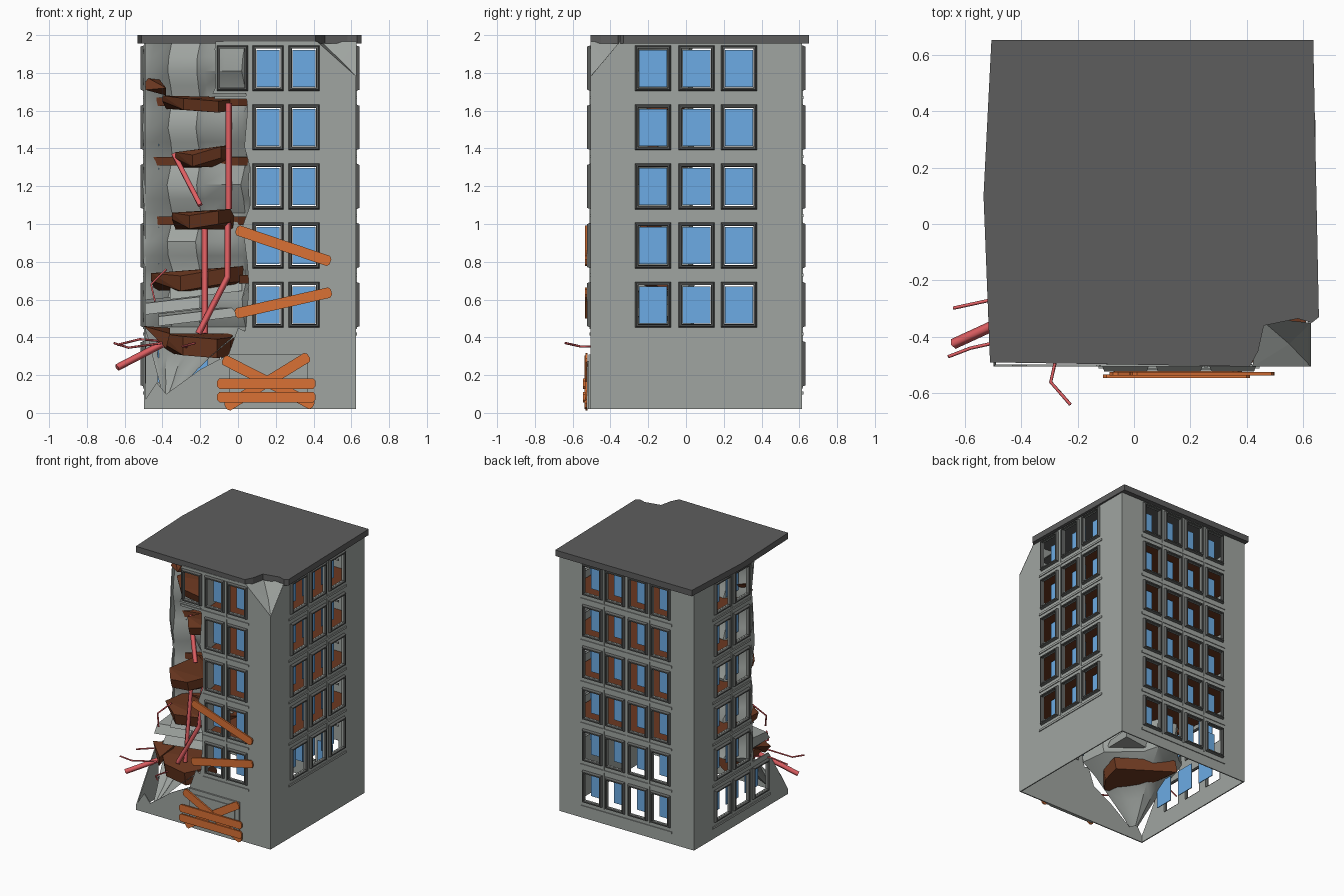
import bpy, bmesh, math, random
from mathutils import Vector

random.seed(4)
if "Cube" in bpy.data.objects:
    bpy.data.objects.remove(bpy.data.objects["Cube"])


def material(name, rgb):
    m = bpy.data.materials.new(name)
    m.use_nodes = True
    m.diffuse_color = (*rgb, 1)
    m.node_tree.nodes["Principled BSDF"].inputs["Base Color"].default_value = (*rgb, 1)
    return m


CONCRETE = material("concrete grey", (0.35, 0.375, 0.355))
FRAME = material("dark frame grey", (0.11, 0.115, 0.11))
ROOF = material("roof grey", (0.11, 0.11, 0.11))
GLASS = material("window blue", (0.15, 0.41, 0.78))
FLOOR = material("floor brown", (0.15, 0.04, 0.015))
WOOD = material("plank orange", (0.7, 0.165, 0.035))
STEEL = material("rusty red", (0.75, 0.115, 0.125))


def finish(bm, name, mat, recalc=True):
    if recalc:
        bmesh.ops.recalc_face_normals(bm, faces=bm.faces[:])
    me = bpy.data.meshes.new(name)
    bm.to_mesh(me)
    bm.free()
    me.materials.append(mat)
    ob = bpy.data.objects.new(name, me)
    bpy.context.collection.objects.link(ob)
    return ob


def prism(name, outline, z0, z1, mat):
    bm = bmesh.new()
    low = [bm.verts.new((x, y, z0)) for x, y in outline]
    top = [bm.verts.new((x, y, z1)) for x, y in outline]
    bm.faces.new(low)
    bm.faces.new(top)
    for i in range(len(low)):
        j = (i + 1) % len(low)
        bm.faces.new((low[i], low[j], top[j], top[i]))
    return finish(bm, name, mat)


def hull(name, points, mat):
    bm = bmesh.new()
    vs = [bm.verts.new(p) for p in points]
    bmesh.ops.convex_hull(bm, input=vs)
    return finish(bm, name, mat)


# Each side maps (along, height, outward) to a position
SIDES = {
    "front": lambda u, z, d: Vector((u, -0.505 - d, z)),
    "back": lambda u, z, d: Vector((u, 0.615 + d, z)),
    "left": lambda u, z, d: Vector((0.625 + d, u, z)),
    "right": lambda u, z, d: Vector((-0.497 - d, u, z)),
}
# Planes that break off the damaged top corner and the collapsed lower corner
CHIP = [Vector(p) for p in ((0.42, -0.505, 1.965), (0.627, -0.505, 1.78), (0.627, -0.35, 1.965))]
CHIP_CUT = (CHIP[0], (CHIP[1] - CHIP[0]).cross(CHIP[2] - CHIP[0]))
LOWER_CUT = (Vector((-0.497, -0.505, 0.06)), Vector((0, -0.36, 0.23)))


def sheet(bm, name, side, cut=None):
    # Orient outward, break off the damaged part, then thicken
    out = SIDES[side](0, 0, 1) - SIDES[side](0, 0, 0)
    bm.normal_update()
    for f in bm.faces:
        if f.normal.dot(out) < 0:
            f.normal_flip()
    if cut:
        bmesh.ops.bisect_plane(bm, geom=bm.verts[:] + bm.edges[:] + bm.faces[:],
                               plane_co=cut[0], plane_no=cut[1], clear_outer=True)
    ob = finish(bm, name, CONCRETE, False)
    mod = ob.modifiers.new("thickness", "SOLIDIFY")
    mod.thickness, mod.offset = 0.008, -1


def box(bm, at, u0, u1, z0, z1, d0, d1):
    vs = [bm.verts.new(at(u, z, d)) for d in (d0, d1)
          for u, z in ((u0, z0), (u1, z0), (u1, z1), (u0, z1))]
    for q in ((0, 1, 2, 3), (4, 5, 6, 7), (0, 1, 5, 4), (1, 2, 6, 5), (2, 3, 7, 6), (3, 0, 4, 7)):
        bm.faces.new([vs[i] for i in q])


def wall(name, side, u0, u1, z0, z1, cols, rows, hw, jag=0.0, cut=None, glazed=True):
    at, hh = SIDES[side], 0.103
    # Wall sheet with a hole for each window
    us = sorted([u0, u1] + [c + s * hw for c in cols for s in (-1, 1)])
    zs = sorted([z0, z1] + [r + s * hh for r in rows for s in (-1, 1)])
    bm = bmesh.new()
    grid = [[bm.verts.new(at(u - (random.random() * jag if u == u0 else 0), z, 0))
             for u in us] for z in zs]
    for i in range(len(zs) - 1):
        for j in range(len(us) - 1):
            if not (i % 2 and j % 2):
                bm.faces.new((grid[i][j], grid[i][j + 1], grid[i + 1][j + 1], grid[i + 1][j]))
    sheet(bm, name, side, cut)
    # Chamfered frames and recessed panes
    frames, panes, strips = bmesh.new(), bmesh.new(), bmesh.new()
    for c in cols:
        for r in rows:
            loops = []
            for grow, d in ((0.018, 0.0), (0.011, 0.018), (0.002, 0.018), (0.0, -0.01)):
                w, h = hw + grow, hh + grow
                loops.append([frames.verts.new(at(c + a * w, r + b * h, d))
                              for a, b in ((-1, -1), (1, -1), (1, 1), (-1, 1))])
            for k in range(4):
                a, b = loops[k], loops[(k + 1) % 4]
                for i in range(4):
                    j = (i + 1) % 4
                    frames.faces.new((a[i], a[j], b[j], b[i]))
            if glazed:
                box(panes, at, c - hw + 0.003, c + hw - 0.003, r - 0.099, r + 0.097, -0.078, -0.072)
    # Thin ribs between the windows
    step = 0.19 if hw < 0.07 else 0.228
    for r in rows:
        box(strips, at, cols[0] - step / 2, cols[-1] + step / 2, r - 0.163, r - 0.147, -0.005, 0.006)
    for c in cols[1:]:
        box(strips, at, c - step / 2 - 0.005, c - step / 2 + 0.005,
            rows[0] - 0.13, rows[-1] + 0.12, -0.005, 0.005)
    finish(frames, name + "_window_frames", FRAME)
    if glazed:
        finish(panes, name + "_window_panes", GLASS)
    finish(strips, name + "_ribs", CONCRETE)


ROWS = [0.26 + 0.313 * i for i in range(6)]
WIDE = [-0.175, 0.055, 0.28]
NARROW = [-0.22, -0.03, 0.16, 0.35]
wall("left_wall", "left", -0.505, 0.615, 0.02, 1.965, WIDE, ROWS[1:], 0.077, cut=CHIP_CUT)
wall("back_wall", "back", -0.497, 0.625, 0.02, 1.965, NARROW, ROWS, 0.064)
wall("right_wall", "right", -0.06, 0.615, 0.42, 1.965, WIDE[1:], ROWS[1:], 0.077, 0.05)
wall("right_lower_wall", "right", -0.505, 0.615, 0.02, 0.42, WIDE, ROWS[:1], 0.077, cut=LOWER_CUT)
wall("front_wall", "front", 0.065, 0.625, 0.42, 1.965, NARROW[2:], ROWS[1:], 0.064, 0.05, CHIP_CUT)
wall("front_top_wall", "front", -0.115, 0.065, 1.69, 1.965, NARROW[1:2], ROWS[5:], 0.064, 0.02,
     glazed=False)

# Broken lower part of the front wall
bm = bmesh.new()
bm.faces.new([bm.verts.new(SIDES["front"](u, z, 0)) for u, z in (
    (0.625, 0.02), (0.625, 0.42), (0.065, 0.42), (0, 0.45), (-0.05, 0.31), (-0.2, 0.23),
    (-0.38, 0.1), (-0.43, 0.16), (-0.497, 0.06), (-0.497, 0.02))])
sheet(bm, "front_lower_wall", "front")

# Chipped faces at the damaged top corner
bm = bmesh.new()
apex = bm.verts.new((0.55, -0.425, 1.86))
ring = [bm.verts.new(p) for p in (CHIP[0], CHIP[1], CHIP[2], Vector((0.44, -0.33, 1.965)))]
for i in range(4):
    bm.faces.new((apex, ring[i], ring[(i + 1) % 4]))
finish(bm, "chipped_corner", CONCRETE)

# Roof slab with a bite out of the corner
prism("roof", [(-0.505, 0.652), (0.635, 0.652), (0.655, -0.33), (0.63, -0.35), (0.58, -0.335),
               (0.46, -0.36), (0.44, -0.45), (0.41, -0.505), (-0.51, -0.49), (-0.533, 0.1)],
      1.955, 2.0, ROOF)

# Wavy torn wall behind the collapsed corner, narrowing to a spike below
PLAN = [(-0.5, -0.07), (-0.45, -0.05), (-0.36, 0.03), (-0.21, 0.01), (-0.17, -0.1),
        (-0.06, -0.21), (0.03, -0.3), (0.06, -0.49)]
bm = bmesh.new()
rows = []
for k in range(26):
    z = 0.08 + k * 1.88 / 25
    t = 0.92 * max(0, (0.45 - z) / 0.37) ** 0.8
    wave = 0.018 * math.cos(2 * math.pi * (z - ROWS[0]) / 0.313)
    row = []
    for i, (x, y) in enumerate(PLAN):
        wob = (wave + random.uniform(-0.006, 0.006)) * (0.5 if i in (0, 7) else 1.4)
        p = Vector((x - wob * 0.5, y - wob, z)).lerp(Vector((-0.39, -0.47, z)), t)
        row.append(bm.verts.new(p))
    rows.append(row)
for a, b in zip(rows, rows[1:]):
    for i in range(len(PLAN) - 1):
        bm.faces.new((a[i], a[i + 1], b[i + 1], b[i]))
torn = finish(bm, "torn_wall", CONCRETE)
bpy.context.view_layer.objects.active = torn
torn.select_set(True)
bpy.ops.object.shade_smooth_by_angle(angle=math.radians(35))

# Intact floors
SLAB = [(-0.48, 0.6), (0.61, 0.6), (0.61, -0.49), (0.08, -0.49), (0.0, -0.26),
        (-0.15, -0.1), (-0.25, 0.02), (-0.46, -0.03)]
for i, z in enumerate((0.73, 1.04, 1.355, 1.67)):
    prism(f"floor_{i + 1}", SLAB, z - 0.045, z, FLOOR)

# Broken floor ends hanging out of the collapsed corner
for i, (x0, z0, x1, z1, th, yf, back) in enumerate((
        (-0.40, 0.42, -0.04, 0.40, 0.10, -0.46, 0.42), (-0.46, 0.74, 0.06, 0.78, 0.08, -0.33, 0.73),
        (-0.35, 1.06, -0.04, 1.08, 0.07, -0.44, 1.04), (-0.33, 1.38, -0.03, 1.42, 0.06, -0.25, 1.36),
        (-0.40, 1.68, -0.03, 1.66, 0.06, -0.28, 1.67))):
    w = x1 - x0
    top = [(x0, yf + 0.12, z0), (x0 + w * 0.3, yf, z0 - 0.015), (x1 - w * 0.2, yf - 0.02, z1 - 0.01),
           (x1, yf + 0.08, z1), (x0 + 0.02, 0.0, back), (x1 + 0.02, yf + 0.22, back)]
    low = [(x, y + 0.02, z - th * (0.5 if j == 0 else 1)) for j, (x, y, z) in enumerate(top)]
    hull(f"broken_floor_{i + 1}", top + low, FLOOR)
hull("upper_floor_splinter", [(-0.49, -0.05, 1.78), (-0.49, -0.1, 1.71), (-0.38, -0.18, 1.72),
                              (-0.38, -0.05, 1.68), (-0.42, 0.0, 1.77)], FLOOR)
hull("lower_floor_splinter", [(-0.5, -0.3, 0.46), (-0.36, -0.42, 0.42), (-0.38, -0.4, 0.34),
                              (-0.36, -0.2, 0.45)], FLOOR)

# Grey rubble on the second storey
for i, (x0, x1, z, h) in enumerate(((-0.49, -0.2, 0.52, 0.06), (-0.36, 0.02, 0.6, 0.07),
                                    (-0.42, 0.0, 0.46, 0.05))):
    hull(f"rubble_{i + 1}", [(x, y, z + a * h + (x - x0) * 0.12) for x in (x0, x1)
                             for y, a in ((-0.08, 0), (-0.3, 0), (-0.26, 1), (-0.08, 1.3))], CONCRETE)

# Boarded door
bm = bmesh.new()
box(bm, SIDES["front"], -0.045, 0.37, 0.02, 0.31, 0, 0.012)
finish(bm, "door_surround", CONCRETE)
bm = bmesh.new()
box(bm, SIDES["front"], -0.01, 0.335, 0.02, 0.275, 0.01, 0.018)
finish(bm, "door_panel", CONCRETE)

# Planks nailed over the front
for i, (x0, z0, x1, z1, d) in enumerate((
        (-0.11, 0.155, 0.41, 0.155, 0.034), (-0.11, 0.083, 0.41, 0.083, 0.034),
        (-0.065, 0.03, 0.375, 0.3, 0.022), (-0.08, 0.285, 0.4, 0.04, 0.026),
        (-0.01, 0.97, 0.49, 0.8, 0.025), (-0.015, 0.525, 0.495, 0.64, 0.025))):
    a, b = Vector((x0, 0, z0)), Vector((x1, 0, z1))
    half = (b - a).length / 2
    outline = [(-half, 0.014), (-half + 0.012, 0.028), (half - 0.012, 0.028), (half, 0.014),
               (half, -0.014), (half - 0.012, -0.028), (-half + 0.012, -0.028), (-half, -0.014)]
    plank = prism(f"plank_{i + 1}", outline, -0.006, 0.006, WOOD)
    mid = (a + b) / 2
    plank.location = (mid.x, -0.505 - d, mid.z)
    plank.rotation_euler = (math.pi / 2, -math.atan2(z1 - z0, x1 - x0), 0)


# Bent reinforcing bars
def bar(name, radius, points):
    cu = bpy.data.curves.new(name, "CURVE")
    cu.dimensions, cu.bevel_depth, cu.bevel_resolution = "3D", radius, 0
    cu.use_fill_caps = True
    sp = cu.splines.new("POLY")
    sp.points.add(len(points) - 1)
    for q, p in zip(sp.points, points):
        q.co = (*p, 1)
    cu.materials.append(STEEL)
    bpy.context.collection.objects.link(bpy.data.objects.new(name, cu))


bar("upper_bar", 0.017, [(-0.05, -0.29, 1.64), (-0.05, -0.31, 1.08)])
bar("slanted_bar", 0.017, [(-0.34, -0.08, 1.37), (-0.2, -0.22, 1.1)])
bar("middle_bar", 0.017, [(-0.175, -0.3, 1.04), (-0.175, -0.38, 0.42)])
bar("bent_bar", 0.017, [(-0.055, -0.33, 1.04), (-0.055, -0.39, 0.72), (-0.21, -0.42, 0.42)])
bar("jutting_bar", 0.019, [(-0.64, -0.425, 0.24), (-0.39, -0.31, 0.37)])
bar("thin_bar_a", 0.006, [(-0.64, -0.298, 0.36), (-0.52, -0.272, 0.39), (-0.4, -0.24, 0.38)])
bar("thin_bar_b", 0.006, [(-0.658, -0.47, 0.37), (-0.58, -0.44, 0.345), (-0.4, -0.4, 0.37)])
bar("thin_bar_c", 0.006, [(-0.27, -0.45, 0.35), (-0.295, -0.56, 0.352), (-0.225, -0.64, 0.37)])
bar("thin_bar_d", 0.006, [(-0.38, -0.25, 0.76), (-0.46, -0.3, 0.68), (-0.44, -0.32, 0.59)])
